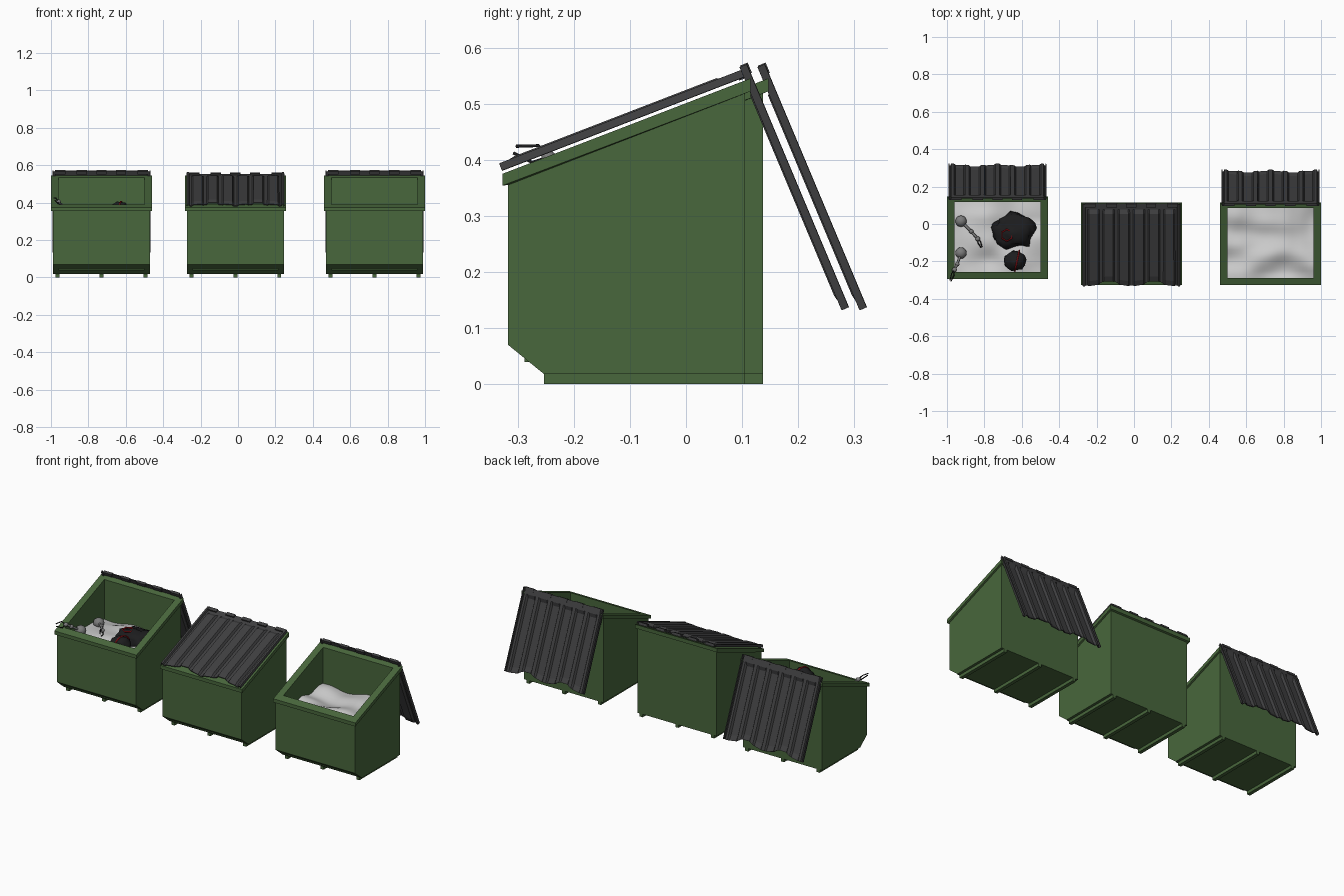
import bpy, bmesh, math
from mathutils import Vector, noise

if "Cube" in bpy.data.objects:
    bpy.data.objects.remove(bpy.data.objects["Cube"])


def material(name, rgb):
    m = bpy.data.materials.new(name)
    m.diffuse_color = (*rgb, 1)
    m.use_nodes = True
    m.node_tree.nodes["Principled BSDF"].inputs["Base Color"].default_value = m.diffuse_color
    return m


GREEN = material("green_paint", (0.065, 0.135, 0.045))
DARK = material("dark_plastic", (0.05, 0.05, 0.052))
BLACK = material("black_fabric", (0.012, 0.012, 0.013))
RED = material("red_trim", (0.5, 0.01, 0.015))
METAL = material("grey_metal", (0.2, 0.2, 0.2))


def finish(bm, name, mat=None, smooth=False):
    bmesh.ops.recalc_face_normals(bm, faces=bm.faces)
    me = bpy.data.meshes.new(name)
    bm.to_mesh(me)
    bm.free()
    ob = bpy.data.objects.new(name, me)
    bpy.context.collection.objects.link(ob)
    if mat:
        me.materials.append(mat)
    for p in me.polygons:
        p.use_smooth = smooth
    return ob


def box(name, lo, hi, mat):
    bm = bmesh.new()
    bmesh.ops.create_cube(bm, size=1)
    for v in bm.verts:
        v.co = Vector([lo[i] + (v.co[i] + 0.5) * (hi[i] - lo[i]) for i in range(3)])
    return finish(bm, name, mat)


def ball(name, c, r, mat, rough=0.0):
    bm = bmesh.new()
    bmesh.ops.create_icosphere(bm, subdivisions=3, radius=1)
    for v in bm.verts:
        k = 1 + rough * noise.noise(v.co * 1.9)
        v.co = Vector([c[i] + v.co[i] * r[i] * k for i in range(3)])
    return finish(bm, name, mat, True)


def tube(name, pts, r, mat, cyclic=False):
    cu = bpy.data.curves.new(name, 'CURVE')
    cu.dimensions = '3D'
    cu.bevel_depth, cu.bevel_resolution, cu.use_fill_caps = r, 1, True
    sp = cu.splines.new('POLY')
    sp.points.add(len(pts) - 1)
    for p, q in zip(sp.points, pts):
        p.co = (*q, 1)
    sp.use_cyclic_u = cyclic
    cu.materials.append(mat)
    ob = bpy.data.objects.new(name, cu)
    bpy.context.collection.objects.link(ob)


def bin_body(tag, cx, dy):
    # stacked rectangles: half width, front y, front z, back y, back z
    rings = [(.26, -.253, .018, .105, .018), (.26, -.317, .07, .105, .07),
             (.26, -.317, .355, .105, .518), (.27, -.327, .354, .115, .522),
             (.27, -.327, .375, .115, .545), (.23, -.288, .390, .085, .5335),
             (.23, -.288, .04, .085, .04)]
    bm = bmesh.new()
    loops = [[bm.verts.new((cx + s * h, dy + y, z)) for s, y, z in
              ((-1, yf, zf), (1, yf, zf), (1, yb, zb), (-1, yb, zb))]
             for h, yf, zf, yb, zb in rings]
    for a, b in zip(loops, loops[1:]):
        for i in range(4):
            j = (i + 1) % 4
            bm.faces.new((a[i], a[j], b[j], b[i]))
    bm.faces.new(loops[0])
    bm.faces.new(loops[-1])
    finish(bm, tag + "_bin_body", GREEN)
    # floor runners
    for i, x in enumerate((-.235, 0, .235)):
        box(f"{tag}_runner_{i}", (cx + x - .01, dy - .253, 0),
            (cx + x + .01, dy + .105, .02), GREEN)


def lid(tag, cx, oy, oz, v):
    n = (v[1], -v[0])

    def place(x, t, h):
        return Vector((cx + x, oy + v[0] * t + n[0] * h, oz + v[1] * t + n[1] * h))

    # cross-section: raised side edges and six ridges
    prof = [(-.26, .004, .004), (-.258, .016, .014), (-.25, .016, .014), (-.246, .006, .006)]
    for k in range(6):
        c = (k - 2.5) * .081
        prof += [(c - .031, .006, .006), (c - .023, .018, .012),
                 (c + .023, .018, .012), (c + .031, .006, .006)]
    prof += [(-x, a, b) for x, a, b in reversed(prof[:4])]
    bm = bmesh.new()
    rows = []
    for t, mode in ((0, 0), (.035, 0), (.055, 1), (.44, 1), (.47, 2)):
        row = []
        for x, full, low in prof:
            d = abs(abs(x) - .12)
            scallop = .03 * math.cos(math.pi * d / .14) if t > .4 and d < .07 else 0
            h = full if mode == 1 or abs(x) > .245 else (.006 if mode == 0 else low)
            row.append(bm.verts.new(place(x, t - scallop, h)))
        rows.append(row)
    for a, b in zip(rows, rows[1:]):
        for i in range(len(a) - 1):
            bm.faces.new((a[i], a[i + 1], b[i + 1], b[i]))
    ob = finish(bm, tag + "_lid", DARK)
    s = ob.modifiers.new("thickness", 'SOLIDIFY')
    s.thickness, s.offset = .005, 0
    # hinge knuckles
    for i, x in enumerate((-.22, -.105, 0, .105, .22)):
        bm = bmesh.new()
        bmesh.ops.create_cube(bm, size=1)
        for w in bm.verts:
            w.co = place(x + w.co.x * .055, .008 + w.co.y * .02, .009 + w.co.z * .015)
        finish(bm, f"{tag}_hinge_{i}", DARK)


def rubbish(tag, cx, dy, seed):
    bm = bmesh.new()
    bmesh.ops.create_grid(bm, x_segments=24, y_segments=20, size=1)
    for v in bm.verts:
        x, y = v.co.x * .23, -.1015 + v.co.y * .1865
        z = .312 + .035 * noise.noise(Vector((x * 6 + seed, y * 9, seed)))
        v.co = (cx + x, dy + y, z)
    finish(bm, tag + "_rubbish_sheet", None, True)


LEFT, MID, RIGHT, DY = -.73, -.014, .73, .032
OPEN = (.387, -.922)
for tag, cx, dy in (("left", LEFT, DY), ("middle", MID, 0), ("right", RIGHT, 0)):
    bin_body(tag, cx, dy)
    if tag == "middle":
        lid(tag, cx, .112, .546, (-.933, -.36))
    else:
        lid(tag, cx, .112 + dy, .572, OPEN)
        rubbish(tag, cx, dy, 1.3 if tag == "left" else 4.1)

# black bag and smaller lump with red trim
ball("black_bag", (-.64, -.035, .33), (.115, .088, .05), BLACK, .35)
tube("bag_ring", [(-.68 + .03 * math.cos(a), -.06 + .032 * math.sin(a), .378)
                  for a in (math.radians(30 + 60 * k) for k in range(6))], .004, RED, True)
ball("small_bag", (-.635, -.197, .35), (.06, .052, .054), BLACK, .15)
tube("small_bag_stripe", [(-.625 + .012 * math.cos(a), -.197 + .056 * math.cos(a),
                           .35 + .056 * math.sin(a))
                          for a in (math.pi * k / 12 for k in range(13))], .004, RED)

# two discarded mechanical arms: shoulder ball, cap, rods, joint and gripper
arms = (("front_arm", (-.925, -.155, .345), (-.945, -.215, .385), (-.96, -.245, .405), (-.982, -.305, .418)),
        ("rear_arm", (-.925, .015, .325), (-.87, -.04, .34), (-.835, -.08, .34), (-.815, -.125, .335)))
for name, shoulder, elbow, wrist, tip in arms:
    ball(name + "_shoulder", shoulder, (.03, .03, .028), METAL)
    ball(name + "_elbow", elbow, (.012, .012, .012), METAL)
    ball(name + "_wrist", wrist, (.013, .013, .011), METAL)
    tube(name + "_rod", [shoulder, elbow, wrist], .007, METAL)
    w, t = Vector(wrist), Vector(tip)
    side = (t - w).cross(Vector((1, 0, .4))).normalized() * .017
    for k, s in enumerate((-1, 1)):
        tube(f"{name}_finger_{k}", [w, w.lerp(t, .4) + side * s, t + side * s * .4], .003, BLACK)
